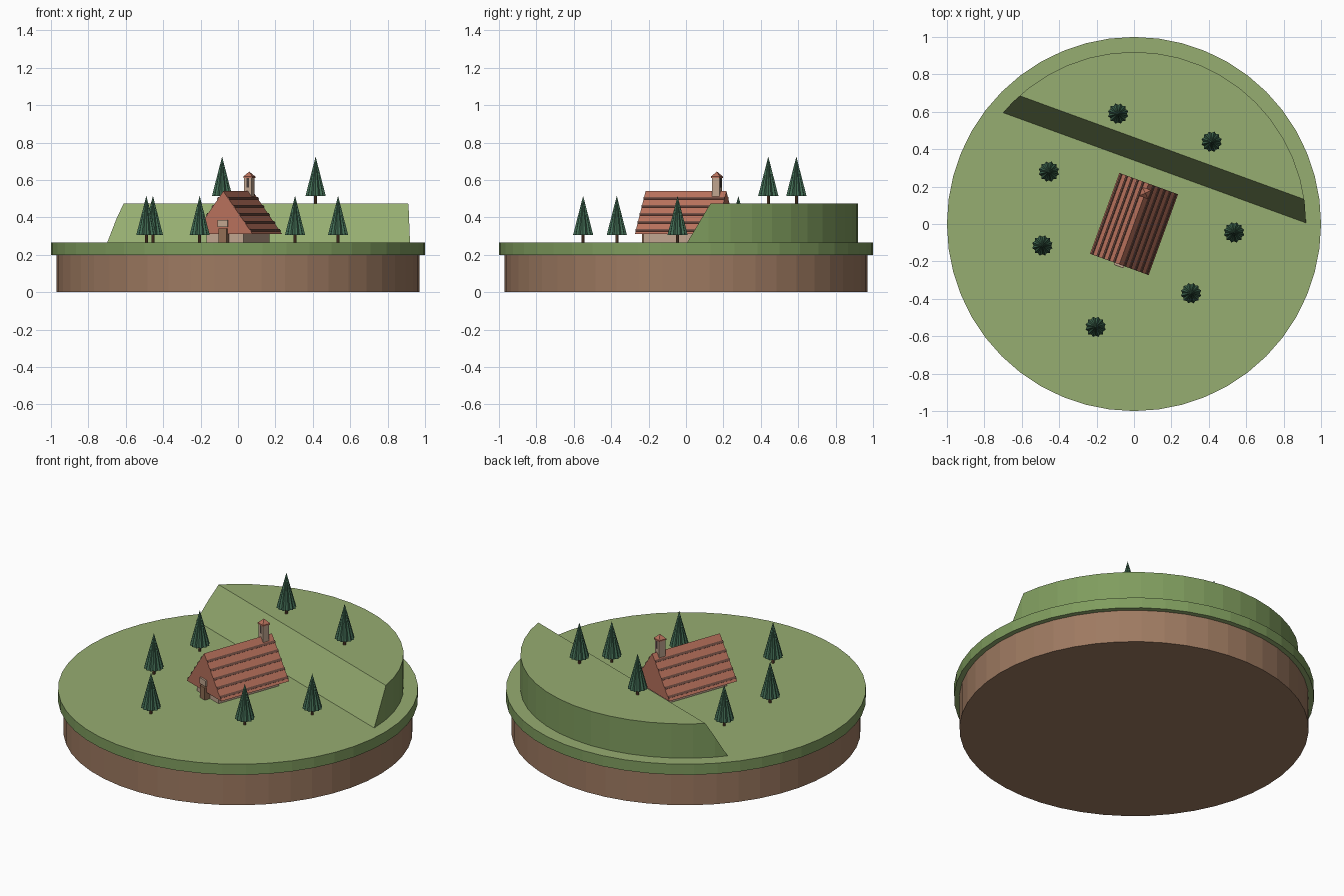
import bpy, bmesh
from math import radians, sin, cos, pi, atan2
from mathutils import Matrix, Vector

cube = bpy.data.objects.get("Cube")
if cube:
    bpy.data.objects.remove(cube, do_unlink=True)

GROUND, TERRACE = 0.265, 0.475
TURN = radians(-20)


def material(name, *srgb):
    """Flat colour given as 0-255 sRGB, stored linear."""
    rgb = [((c / 255 + 0.055) / 1.055) ** 2.4 for c in srgb]
    m = bpy.data.materials.new(name)
    m.use_nodes = True
    m.diffuse_color = (*rgb, 1)
    bsdf = m.node_tree.nodes["Principled BSDF"]
    bsdf.inputs["Base Color"].default_value = (*rgb, 1)
    bsdf.inputs["Roughness"].default_value = 0.9
    return m


grass = material("grass", 150, 173, 113)
turf_edge = material("turf_edge", 127, 156, 94)
soil = material("soil", 158, 122, 97)
terracotta = material("terracotta", 184, 113, 92)
batten_brown = material("batten_brown", 112, 76, 66)
plaster = material("plaster", 192, 165, 143)
wood = material("wood", 145, 110, 84)
pine = material("pine", 66, 108, 84)
bark = material("bark", 112, 76, 56)
dark = material("dark_opening", 70, 60, 55)


def finish(bm, name, *mats, turn=0.0, location=(0, 0, 0)):
    bmesh.ops.recalc_face_normals(bm, faces=bm.faces[:])
    me = bpy.data.meshes.new(name)
    bm.to_mesh(me)
    bm.free()
    for m in mats:
        me.materials.append(m)
    ob = bpy.data.objects.new(name, me)
    ob.rotation_euler.z = turn
    ob.location = location
    bpy.context.collection.objects.link(ob)
    return ob


def add_cone(bm, r1, r2, z0, z1, sides):
    return bmesh.ops.create_cone(
        bm, cap_ends=True, segments=sides, radius1=r1, radius2=r2, depth=z1 - z0,
        matrix=Matrix.Translation((0, 0, (z0 + z1) / 2)))["verts"]


def add_box(bm, centre, size, tilt=0.0):
    mat = (Matrix.Translation(centre) @ Matrix.Rotation(tilt, 4, "Y")
           @ Matrix.Diagonal((*size, 1)))
    bmesh.ops.create_cube(bm, size=1, matrix=mat)


def house_box(name, mat, centre, size):
    bm = bmesh.new()
    add_box(bm, centre, size)
    return finish(bm, name, mat, turn=TURN)


def edge_vertical_faces(bm):
    """Upright faces take the second material."""
    bm.normal_update()
    for f in bm.faces:
        f.material_index = int(abs(f.normal.z) < 0.1)


# Round base: soil disc with an overhanging turf disc
bm = bmesh.new()
add_cone(bm, 0.97, 0.97, 0, 0.2, 48)
finish(bm, "soil_base", soil)

bm = bmesh.new()
add_cone(bm, 1, 1, 0.2, GROUND, 48)
edge_vertical_faces(bm)
finish(bm, "turf_disc", grass, turf_edge)

# Raised terrace: disc cut by a sloping plane
bm = bmesh.new()
add_cone(bm, 0.92, 0.92, GROUND, TERRACE, 48)
back = Vector((-sin(TURN), cos(TURN), 0))
foot = back * 0.32 + Vector((0, 0, GROUND))
slope = Vector((0, 0, TERRACE - GROUND)) + back * 0.115
across = Vector((cos(TURN), sin(TURN), 0))
cut = bmesh.ops.bisect_plane(
    bm, geom=bm.verts[:] + bm.edges[:] + bm.faces[:], plane_co=foot,
    plane_no=across.cross(slope), clear_outer=True)
bmesh.ops.holes_fill(bm, edges=[e for e in bm.edges if e.is_boundary], sides=0)
bmesh.ops.recalc_face_normals(bm, faces=bm.faces[:])
edge_vertical_faces(bm)
finish(bm, "terrace", grass, turf_edge)

# House walls, door and gable window
house_box("house_walls", plaster, (0, 0, 0.295), (0.21, 0.41, 0.06))
house_box("door", wood, (0, -0.222, 0.302), (0.046, 0.04, 0.076))
house_box("gable_window", plaster, (0, -0.23, 0.367), (0.056, 0.022, 0.036))

# Solid gabled roof
HALF, LENGTH, EAVE, RIDGE = 0.167, 0.46, 0.31, 0.54
bm = bmesh.new()
gable = bm.faces.new([bm.verts.new((x, -LENGTH / 2, z)) for x, z in
                      ((-HALF, EAVE), (HALF, EAVE), (0, RIDGE))])
ext = bmesh.ops.extrude_face_region(bm, geom=[gable], use_keep_orig=True)["geom"]
bmesh.ops.translate(bm, vec=(0, LENGTH, 0),
                    verts=[v for v in ext if isinstance(v, bmesh.types.BMVert)])
finish(bm, "roof", terracotta, turn=TURN)

# Battens along both roof slopes
bm = bmesh.new()
pitch = atan2(RIDGE - EAVE, HALF)
for side in (-1, 1):
    for i in range(5):
        t = 0.17 + 0.187 * i
        add_box(bm, (side * HALF * t, 0, RIDGE + (EAVE - RIDGE) * t),
                (0.014, LENGTH, 0.01), side * pitch)
finish(bm, "roof_battens", batten_brown, turn=TURN)

# Chimney with dark flue openings and a pointed cap
CHIMNEY_Y = 0.176
house_box("chimney", plaster, (0, CHIMNEY_Y, 0.545), (0.042, 0.042, 0.15))
for name, side in (("front", -1), ("back", 1)):
    house_box("chimney_opening_" + name, dark,
              (0, CHIMNEY_Y + side * 0.021, 0.585), (0.014, 0.004, 0.05))
bm = bmesh.new()
cap_base = add_cone(bm, 0.036, 0, 0.618, 0.645, 4)
bmesh.ops.rotate(bm, verts=cap_base, matrix=Matrix.Rotation(pi / 4, 3, "Z"))
add_box(bm, (0, 0, 0.615), (0.05, 0.05, 0.008))
cap = finish(bm, "chimney_cap", terracotta, turn=TURN)
cap.location = Matrix.Rotation(TURN, 3, "Z") @ Vector((0, CHIMNEY_Y, 0))


# Pleated pine trees
def tree(n, x, y, z):
    bm = bmesh.new()
    add_cone(bm, 0.008, 0.008, 0, 0.06, 8)
    finish(bm, f"tree_trunk_{n}", bark, location=(x, y, z))
    bm = bmesh.new()
    tip = bm.verts.new((0, 0, 0.25))
    rim = []
    for i in range(24):
        r, a = (0.056 if i % 2 else 0.047), i * pi / 12
        rim.append(bm.verts.new((r * cos(a), r * sin(a), 0.04)))
    for i, v in enumerate(rim):
        bm.faces.new((rim[i - 1], v, tip))
    bm.faces.new(rim[::-1])
    finish(bm, f"tree_foliage_{n}", pine, location=(x, y, z))


spots = [(-0.085, 0.59), (0.415, 0.44), (-0.455, 0.28), (-0.49, -0.115),
         (-0.205, -0.55), (0.305, -0.37), (0.535, -0.045)]
for n, (x, y) in enumerate(spots, 1):
    tree(n, x, y, TERRACE if y > 0.4 else GROUND)
